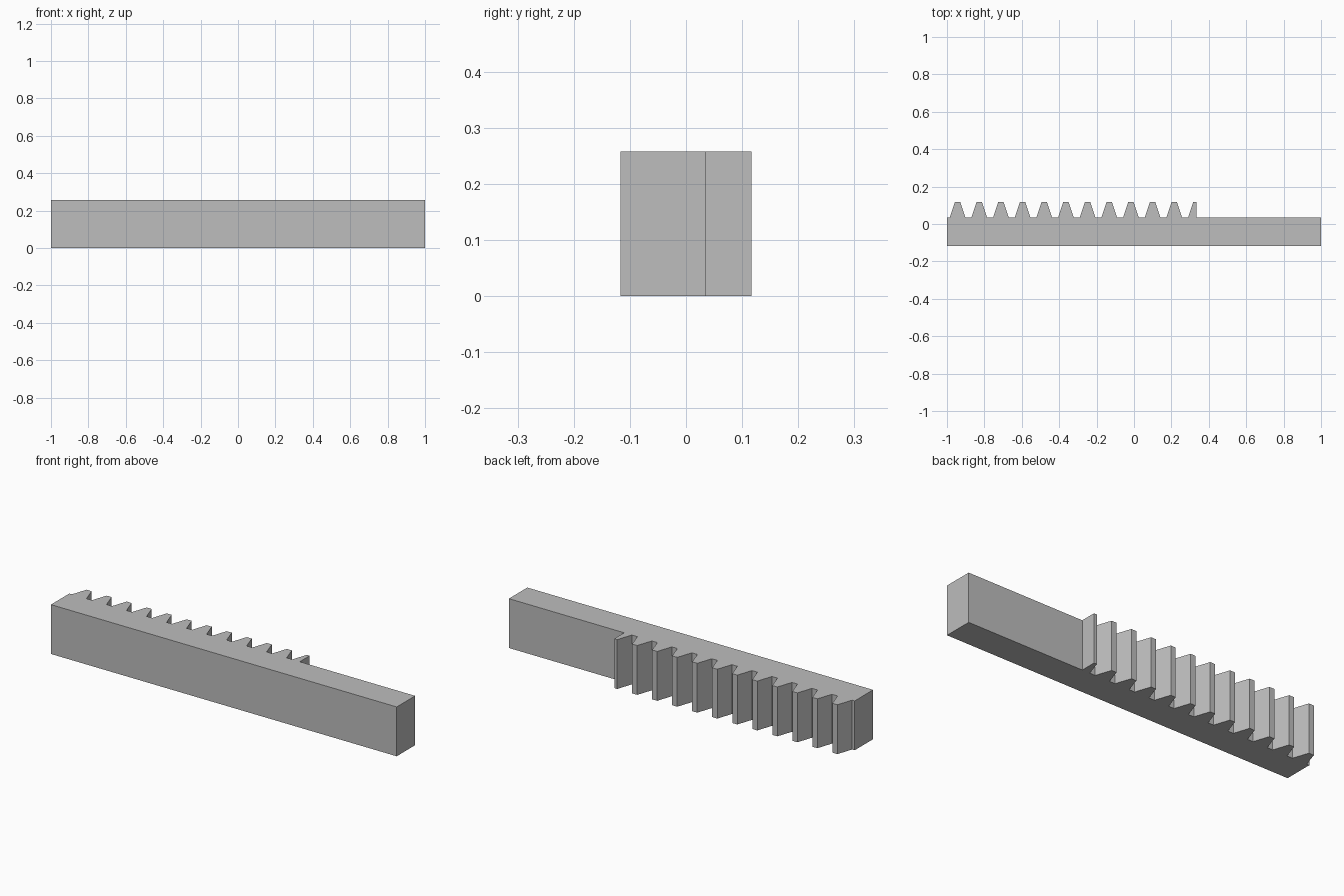
import bpy
import bmesh

# Remove the default cube
cube = bpy.data.objects.get("Cube")
if cube:
    bpy.data.objects.remove(cube, do_unlink=True)

HEIGHT = 0.258
BACK, ROOT, TIP = -0.117, 0.035, 0.117     # y of flat side, tooth root, tooth tip
PITCH, FIRST, TEETH = 0.1158, -0.943, 12
ROOT_HALF, TIP_HALF = 0.042, 0.0145
TOOTHED_END = 0.333                        # last tooth is cut off square here

# Plain grey metal
grey = bpy.data.materials.new("grey_metal")
grey.use_nodes = True
colour = (0.51, 0.51, 0.51, 1)
grey.diffuse_color = colour
grey.node_tree.nodes["Principled BSDF"].inputs["Base Color"].default_value = colour

# Rack outline seen from above: bar with a row of straight-sided teeth
outline = [(1, ROOT), (1, BACK), (-1, BACK), (-1, ROOT)]
for i in range(TEETH):
    x = FIRST + i * PITCH
    outline += [(x - ROOT_HALF, ROOT), (x - TIP_HALF, TIP)]
    if i < TEETH - 1:
        outline += [(x + TIP_HALF, TIP), (x + ROOT_HALF, ROOT)]
outline += [(TOOTHED_END, TIP), (TOOTHED_END, ROOT)]

# Extrude the outline upward into the solid rack
bm = bmesh.new()
base = bm.faces.new([bm.verts.new((x, y, 0)) for x, y in outline])
result = bmesh.ops.extrude_face_region(bm, geom=[base], use_keep_orig=True)
top = [v for v in result["geom"] if isinstance(v, bmesh.types.BMVert)]
bmesh.ops.translate(bm, verts=top, vec=(0, 0, HEIGHT))
bmesh.ops.recalc_face_normals(bm, faces=bm.faces)

mesh = bpy.data.meshes.new("gear_rack")
bm.to_mesh(mesh)
bm.free()
mesh.materials.append(grey)
rack = bpy.data.objects.new("gear_rack", mesh)
bpy.context.collection.objects.link(rack)
